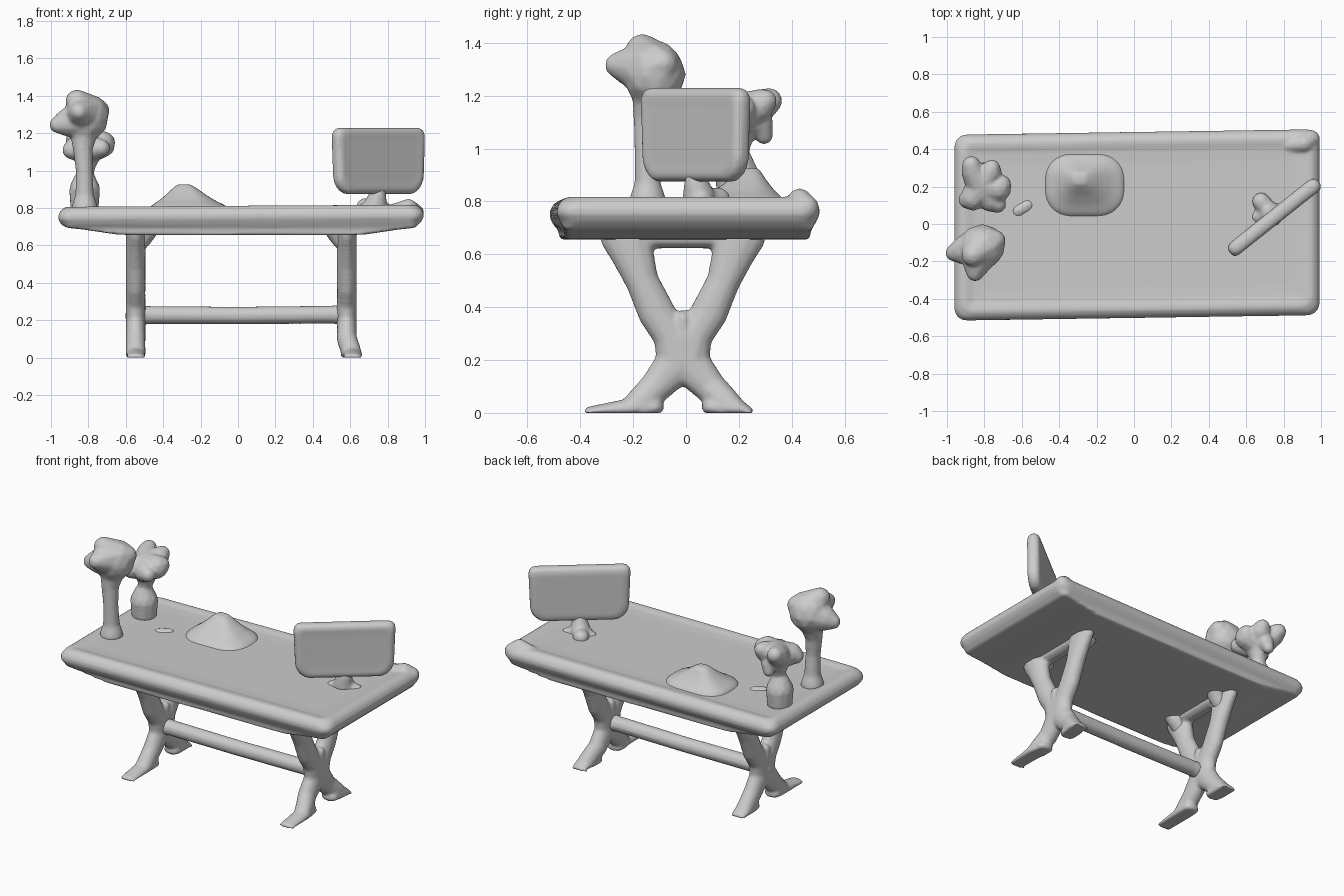
import bpy, bmesh, math
from mathutils import Matrix, Vector

if "Cube" in bpy.data.objects:
    bpy.data.objects.remove(bpy.data.objects["Cube"])

grey = bpy.data.materials.new("plain grey")
grey.diffuse_color = (0.6, 0.6, 0.6, 1)
grey.use_nodes = True
grey.node_tree.nodes["Principled BSDF"].inputs["Base Color"].default_value = grey.diffuse_color


def finish(name, bm, voxel=0, smooth=3):
    bmesh.ops.recalc_face_normals(bm, faces=bm.faces)
    me = bpy.data.meshes.new(name)
    bm.to_mesh(me)
    bm.free()
    me.materials.append(grey)
    for p in me.polygons:
        p.use_smooth = True
    ob = bpy.data.objects.new(name, me)
    bpy.context.collection.objects.link(ob)
    if voxel:
        r = ob.modifiers.new("blend", 'REMESH')
        r.mode = 'VOXEL'
        r.voxel_size = voxel
        r.use_smooth_shade = True
        s = ob.modifiers.new("soften", 'SMOOTH')
        s.factor = 0.5
        s.iterations = smooth
    return ob


def sweep(bm, chains, sx=None, floor=None):
    """Swept spheres (x, y, z, r) along each chain."""
    for ch in chains:
        pts = [ch[0]]
        for a, b in zip(ch, ch[1:]):
            a, b = Vector(a), Vector(b)
            n = max(1, math.ceil((b.xyz - a.xyz).length / (0.4 * min(a.w, b.w))))
            pts += [a.lerp(b, (i + 1) / n) for i in range(n)]
        for x, y, z, r in pts:
            m = Matrix.Translation((x, y, z)) @ Matrix.Diagonal(((sx or r), r, r, 1))
            bmesh.ops.create_icosphere(bm, subdivisions=2, radius=1, matrix=m)
    if floor is not None:
        for v in bm.verts:
            v.co.z = max(v.co.z, floor)


def blob(name, chains, voxel=0.01, smooth=5, **kw):
    bm = bmesh.new()
    sweep(bm, chains, **kw)
    return finish(name, bm, voxel, smooth)


def loft(name, rings, voxel=0, smooth=3, matrix=None, chains=()):
    """Skin between rings of equal length, capped, plus optional fused sweeps."""
    bm = bmesh.new()
    vs = [[bm.verts.new(p) for p in r] for r in rings]
    n = len(vs[0])
    for a, b in zip(vs, vs[1:]):
        for i in range(n):
            bm.faces.new((a[i], a[(i + 1) % n], b[(i + 1) % n], b[i]))
    bm.faces.new(vs[0])
    bm.faces.new(vs[-1])
    if matrix:
        bm.transform(matrix)
    sweep(bm, chains)
    return finish(name, bm, voxel, smooth)


def rounded(hx, hy, r, seg=5):
    out = []
    for k, (sx, sy) in enumerate(((1, 1), (-1, 1), (-1, -1), (1, -1))):
        for i in range(seg + 1):
            a = math.pi / 2 * (k + i / seg)
            out.append((sx * (hx - r) + r * math.cos(a), sy * (hy - r) + r * math.sin(a)))
    return out


# table top: skewed slab, rolled rim, flat belly tapering up to the ends
rim = [(.812, .335, .800), (.874, .397, .803), (.91, .433, .812), (.936, .457, .812),
       (.961, .482, .795), (.976, .497, .77), (.976, .497, .745), (.961, .484, .718),
       (.93, .468, .694), (.85, .466, .686), (.66, .464, .658), (.58, .455, .656)]
corner = [[(.82, .42, .78, .04), (.91, .43, .80, .05), (.945, .455, .775, .05)]]
loft("table_top", [[(x + 0.016, y + 0.015 * x - 0.005, z + 0.006 * x * (z > .7))
                    for x, y in rounded(hx, hy, .02 + .045 * (hx > .93))]
                   for hx, hy, z in rim], voxel=.01, smooth=3, chains=corner)

# crossed legs, flaring inward where they meet the top
for x, nm, tilt, foot in ((-.547, "left_leg", .05, .0), (.582, "right_leg", -.05, .03)):
    chains = []
    for s in (-1, 1):
        y = lambda d: -.012 + s * d
        tip = .35 if s < 0 else .245
        chains += [
            [(x, y(.215), .68, .105), (x, y(.19), .60, .083), (x, y(.155), .50, .065),
             (x, y(.10), .38, .073), (x, y(.045), .29, .068), (x, y(.02), .21, .084)],
            [(x, y(.0), .36, .03), (x, y(.0), .2, .05)],
            [(x, y(.02), .19, .084), (x, y(.10), .10, .064), (x + foot * .6, y(.15), .05, .06),
             (x + foot, y(.20), .012, .045), (x + foot, y(tip), .0, .026)],
            [(x + foot * .6, y(.11), .02, .04), (x + foot, y(.20), .01, .04)]]
    chains.append([(x + tilt * .3, -.14, .665, .045), (x + tilt * .3, .11, .665, .045)])
    blob(nm, chains, sx=.055, floor=0.0)
    blob(nm + "_bracket", [[(x + tilt * .1, s * .19 - .012, .60, .05),
                            (x + tilt * .8, s * .19 - .012, .655, .06),
                            (x + tilt * 1.3, s * .2 - .012, .69, .06)] for s in (-1, 1)])

# stretcher bar between the legs
blob("stretcher", [[(-.55, -.018, .225, .056), (-.47, -.018, .228, .05), (.0, -.018, .225, .049),
                    (.5, -.018, .23, .05), (.58, -.018, .23, .056)]])

# monitor: panel with tight upper and wide lower corners, on a short neck
turn = Matrix.Translation((.75, .037, 1.055)) @ Matrix.Rotation(math.radians(38.5), 4, 'Z')
layers = [(.07, -.038), (.03, -.04), (.010, -.033), (.0, -.014), (.0, .014), (.012, .033), (.04, .04)]
panel = []
for d, y in layers:
    hi, lo = (rounded(.306 - d, .174 - d, r - d * .4) for r in (.045, .085))
    panel.append([(px * (1 + .14 * (pz - .16)), y, pz - (.015 * math.cos(px * 5) if pz < 0 else 0))
                  for px, pz in hi[:12] + lo[12:]])
loft("monitor", panel, voxel=.01, smooth=2, matrix=turn)
blob("monitor_stand", [[(.752, .036, .92, .03), (.745, .04, .86, .05), (.735, .05, .81, .065)],
                       [(.66, .04, .78, .04), (.735, .05, .79, .06), (.81, .08, .78, .04)],
                       [(.735, .05, .795, .055), (.68, .12, .805, .05)]])

# front lamp: tall stem with a lumpy head
blob("tall_lamp", [
    [(-.82, -.145, .80, .072), (-.82, -.145, .86, .052), (-.822, -.15, 1.0, .047),
     (-.83, -.145, 1.12, .055), (-.825, -.13, 1.2, .075), (-.815, -.12, 1.28, .12)],
    [(-.81, -.12, 1.28, .12), (-.90, -.14, 1.26, .082), (-.965, -.155, 1.245, .045)],
    [(-.82, -.13, 1.30, .115), (-.84, -.21, 1.31, .075), (-.85, -.26, 1.315, .048)],
    [(-.80, -.12, 1.31, .10), (-.86, -.165, 1.37, .065)],
    [(-.80, -.12, 1.30, .11), (-.745, -.09, 1.32, .06)]])

# back vase with a spreading bloom
c = (-.81, .20, 1.12, .09)
blob("vase_with_bloom", [
    [(-.82, .195, .815, .08), (-.82, .195, .89, .086), (-.82, .195, .93, .068),
     (-.815, .195, .985, .042), (-.81, .20, 1.04, .055), c],
    [c, (-.86, .28, 1.16, .065), (-.87, .315, 1.18, .05)],
    [c, (-.77, .27, 1.16, .065), (-.76, .30, 1.18, .045)],
    [c, (-.73, .19, 1.14, .075), (-.71, .21, 1.15, .055)],
    [c, (-.86, .14, 1.12, .07), (-.89, .13, 1.11, .05)],
    [c, (-.77, .13, 1.12, .065), (-.73, .105, 1.12, .047)],
    [c, (-.80, .28, 1.10, .05), (-.81, .295, 1.05, .035)]], voxel=.008)

# low heap on the table
heap = [(.225, .18, .78), (.20, .155, .812), (.15, .115, .84), (.105, .08, .872),
        (.065, .05, .905), (.035, .03, .927)]
loft("heap", [[(-.29 + .15 * (hx - .03) + x, .245 - .2 * (hx - .03) + y, z)
               for x, y in rounded(hx, hy, hy * .8)] for hx, hy, z in heap], voxel=.01, smooth=8)
blob("table_ripple", [[(-.62, .07, .768, .042), (-.57, .10, .768, .042)]])
